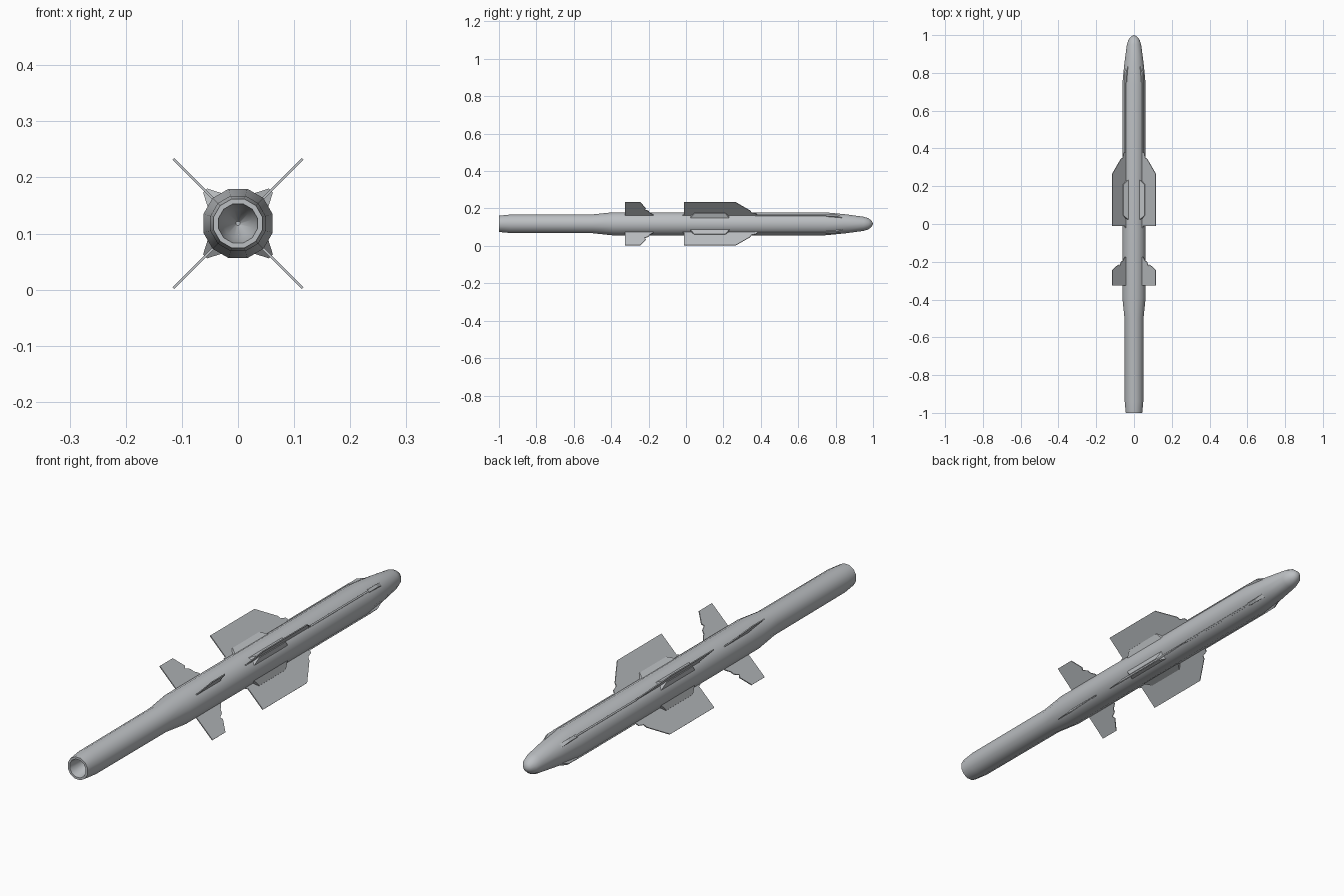
import bpy, bmesh, math
from mathutils import Vector

cube = bpy.data.objects.get("Cube")
if cube:
    bpy.data.objects.remove(cube, do_unlink=True)

AXIS_Z = 0.118
SIDES = 12
DIAGONALS = [math.radians(45 + 90 * i) for i in range(4)]

grey = bpy.data.materials.new("light_grey")
grey.use_nodes = True
colour = (0.50, 0.52, 0.54, 1)
grey.diffuse_color = colour
grey.node_tree.nodes["Principled BSDF"].inputs["Base Color"].default_value = colour


def finish(name, bm, smooth=False):
    bmesh.ops.recalc_face_normals(bm, faces=bm.faces)
    mesh = bpy.data.meshes.new(name)
    bm.to_mesh(mesh)
    bm.free()
    mesh.materials.append(grey)
    obj = bpy.data.objects.new(name, mesh)
    bpy.context.collection.objects.link(obj)
    if smooth:
        bpy.ops.object.select_all(action='DESELECT')
        bpy.context.view_layer.objects.active = obj
        obj.select_set(True)
        bpy.ops.object.shade_smooth_by_angle(angle=math.radians(38))
    return obj


def place(angle, r, t, y):
    """Radial, sideways and lengthwise position around the body axis."""
    c, s = math.cos(angle), math.sin(angle)
    return Vector((r * c - t * s, y, AXIS_Z + r * s + t * c))


def lathe(name, profile):
    """Turn a (y, radius) profile about the long axis; zero radius closes it."""
    bm = bmesh.new()
    rings = []
    for y, r in profile:
        if r == 0:
            rings.append([bm.verts.new(place(0, 0, 0, y))] * SIDES)
        else:
            rings.append([bm.verts.new(place(math.tau * (i + 0.5) / SIDES, r, 0, y))
                          for i in range(SIDES)])
    for a, b in zip(rings, rings[1:]):
        for i in range(SIDES):
            j = (i + 1) % SIDES
            corners = dict.fromkeys((a[i], a[j], b[j], b[i]))
            bm.faces.new(list(corners))
    return finish(name, bm, smooth=True)


def fin(name, angle, outline, thickness):
    """Flat plate from a (y, radius) outline."""
    bm = bmesh.new()
    front, back = [[bm.verts.new(place(angle, r, t, y)) for y, r in outline]
                   for t in (-thickness / 2, thickness / 2)]
    bm.faces.new(front)
    bm.faces.new(back[::-1])
    for i in range(len(outline)):
        j = (i + 1) % len(outline)
        bm.faces.new((front[i], front[j], back[j], back[i]))
    return finish(name, bm)


def fairing(name, angle, base, top):
    """Tapered block; base and top are (radius, half width, y start, y end)."""
    bm = bmesh.new()
    for r, w, y0, y1 in (base, top):
        for t in (-w, w):
            for y in (y0, y1):
                bm.verts.new(place(angle, r, t, y))
    bmesh.ops.convex_hull(bm, input=bm.verts)
    bmesh.ops.dissolve_limit(bm, angle_limit=0.02, verts=bm.verts, edges=bm.edges)
    return finish(name, bm)


# Body with tail taper, rounded nose and recessed nozzle
lathe("body", [(-0.90, 0), (-0.90, 0.004), (-0.94, 0.026), (-1.0, 0.036), (-1.0, 0.045),
               (-0.94, 0.051), (-0.50, 0.052), (-0.39, 0.064), (0.74, 0.064),
               (0.85, 0.053), (0.95, 0.039), (0.975, 0.031), (0.992, 0.017), (1.0, 0)])

# Outlines of the flying surfaces, with stepped leading edges
wing_outline = [(-0.02, 0.055), (-0.02, 0.067), (-0.01, 0.069), (-0.01, 0.163), (0.265, 0.163),
                (0.345, 0.098), (0.35, 0.085), (0.375, 0.078), (0.385, 0.055)]
tail_outline = [(-0.325, 0.055), (-0.325, 0.163), (-0.245, 0.163), (-0.215, 0.118),
                (-0.222, 0.108), (-0.20, 0.097), (-0.195, 0.084), (-0.175, 0.068),
                (-0.175, 0.055)]

names = ("upper_left", "upper_right", "lower_right", "lower_left")
for side, angle in zip(names, DIAGONALS):
    fin("wing_" + side, angle, wing_outline, 0.004)
    fin("tail_fin_" + side, angle, tail_outline, 0.004)
    # Wedge at the root of each wing
    fairing("wing_root_" + side, angle,
            (0.056, 0.019, 0.02, 0.235), (0.083, 0.005, 0.045, 0.21))
    # Cable duct ahead of the wing, ending in a wider cover
    fairing("duct_" + side, angle,
            (0.058, 0.004, 0.37, 0.76), (0.067, 0.003, 0.37, 0.76))
    fairing("duct_cover_" + side, angle,
            (0.050, 0.008, 0.745, 0.845), (0.066, 0.006, 0.75, 0.80))
